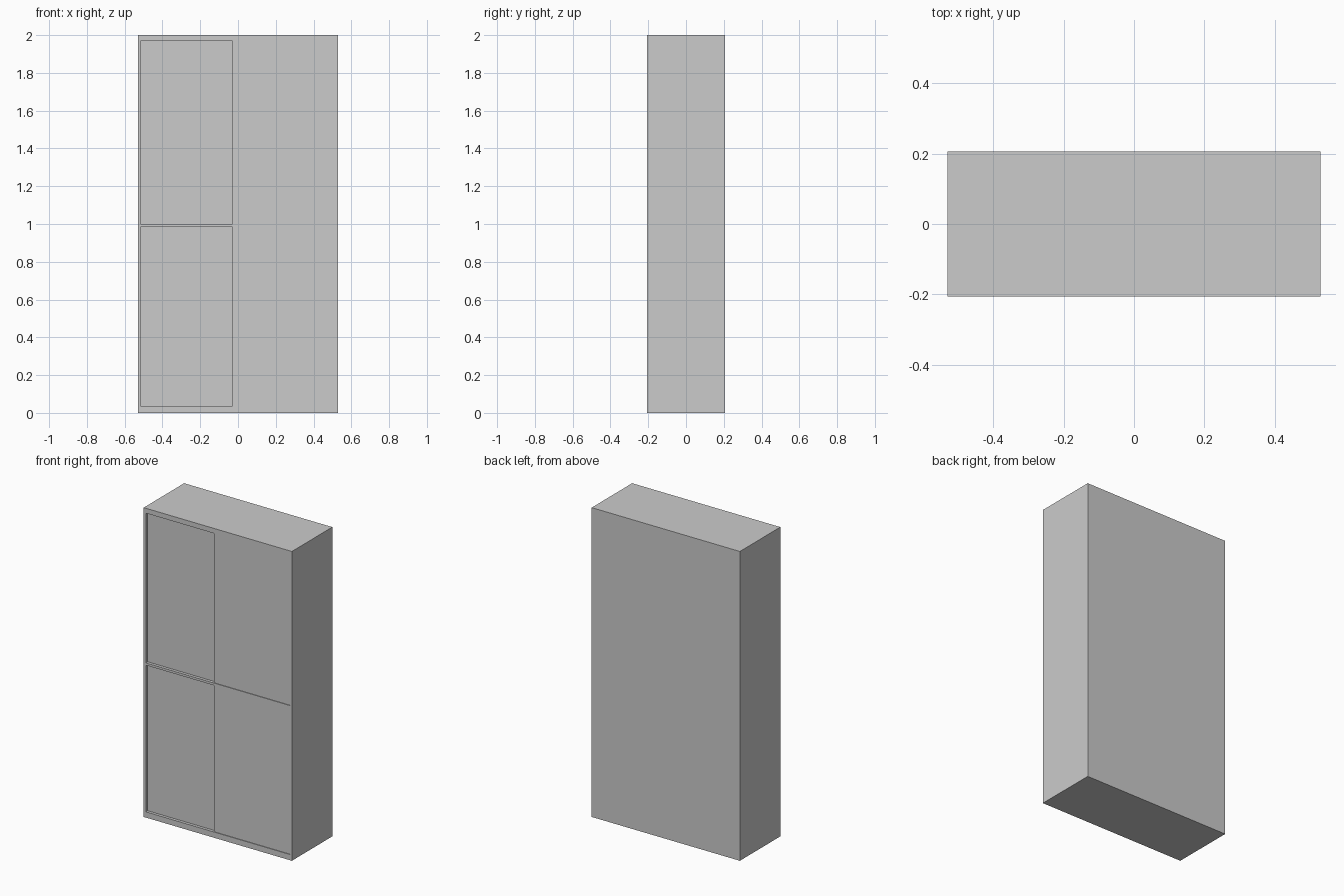
import bpy

if "Cube" in bpy.data.objects:
    bpy.data.objects.remove(bpy.data.objects["Cube"])

W, D, H = 0.53, 0.2065, 2.0      # half width, half depth, height
SIDE = 0.015                     # side panel thickness


def box(name, x0, x1, y0, y1, z0, z1):
    bpy.ops.mesh.primitive_cube_add(size=1, location=((x0 + x1) / 2, (y0 + y1) / 2, (z0 + z1) / 2))
    ob = bpy.context.object
    ob.name = name
    ob.scale = (x1 - x0, y1 - y0, z1 - z0)
    bpy.ops.object.transform_apply(location=False, rotation=False, scale=True)
    return ob


inner = W - SIDE

# Carcass: one solid block, opened by the two door compartments
carcass = box("cabinet_carcass", -W, W, -D, D, 0, H)
openings = {"lower": (0.037, 0.985), "upper": (1.0, 1.968)}

for level, (z0, z1) in openings.items():
    cutter = box(level + "_opening_cutter", -inner, inner, -D - 0.1, D - 0.015, z0, z1)
    cutter.hide_render = True
    cutter.hide_viewport = False
    mod = carcass.modifiers.new(level + "_opening", 'BOOLEAN')
    mod.object = cutter
    mod.operation = 'DIFFERENCE'
    mod.solver = 'EXACT'
    bpy.context.view_layer.objects.active = carcass
    bpy.ops.object.modifier_apply(modifier=mod.name)
    bpy.data.objects.remove(cutter)

    # Sliding doors: the right one runs in front of the left one
    box(level + "_front_door", -0.03, inner, -D + 0.004, -D + 0.017, z0, z1)
    box(level + "_rear_door", -inner, 0.03, -D + 0.019, -D + 0.032, z0, z1)
